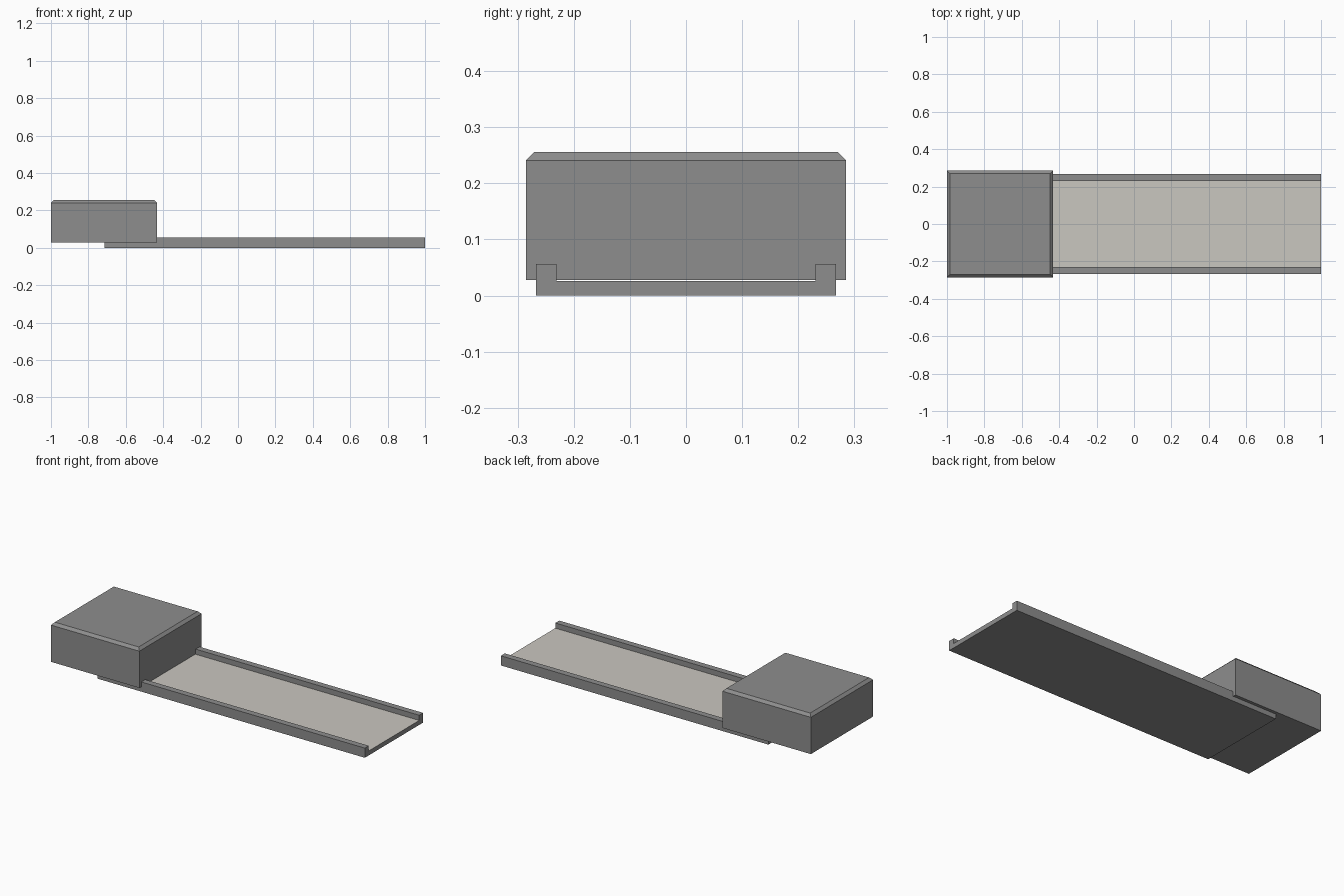
import bpy, bmesh

if "Cube" in bpy.data.objects:
    bpy.data.objects.remove(bpy.data.objects["Cube"])


def material(name, rgb):
    m = bpy.data.materials.new(name)
    m.diffuse_color = (*rgb, 1.0)
    m.use_nodes = True
    m.node_tree.nodes["Principled BSDF"].inputs["Base Color"].default_value = m.diffuse_color
    return m


grey = material("mid grey", (0.27, 0.27, 0.27))
pale = material("pale warm grey", (0.59, 0.57, 0.53))


def finish(bm, name, mats):
    bmesh.ops.recalc_face_normals(bm, faces=bm.faces)
    mesh = bpy.data.meshes.new(name)
    for m in mats:
        mesh.materials.append(m)
    bm.normal_update()
    for f in bm.faces:  # channel floor gets the pale colour
        c = f.calc_center_median()
        if len(mats) > 1 and f.normal.z > 0.9 and abs(c.y) < 0.1:
            f.material_index = 1
    bm.to_mesh(mesh)
    bm.free()
    ob = bpy.data.objects.new(name, mesh)
    bpy.context.collection.objects.link(ob)
    return ob


# Track: U-shaped channel, extruded along x
x0, x1 = -0.715, 1.0
half, inner, floor_z, rail_z = 0.267, 0.231, 0.026, 0.056
profile = [(-half, 0), (half, 0), (half, rail_z), (inner, rail_z),
           (inner, floor_z), (-inner, floor_z), (-inner, rail_z), (-half, rail_z)]
bm = bmesh.new()
face = bm.faces.new([bm.verts.new((x0, y, z)) for y, z in profile])
ext = bmesh.ops.extrude_face_region(bm, geom=[face], use_keep_orig=True)
bmesh.ops.translate(bm, vec=(x1 - x0, 0, 0),
                    verts=[v for v in ext["geom"] if isinstance(v, bmesh.types.BMVert)])
finish(bm, "channel_track", [grey, pale])

# Housing: box over the track end, with a chamfered top rim
bx0, bx1, by, bz0, bz1 = -1.0, -0.433, 0.285, 0.028, 0.256
bm = bmesh.new()
bmesh.ops.create_cube(bm, size=1)
bmesh.ops.scale(bm, vec=(bx1 - bx0, 2 * by, bz1 - bz0), verts=bm.verts)
bmesh.ops.translate(bm, vec=((bx0 + bx1) / 2, 0, (bz0 + bz1) / 2), verts=bm.verts)
rim = [e for e in bm.edges if all(v.co.z > 0.2 for v in e.verts)]
bmesh.ops.bevel(bm, geom=rim, offset=0.015, offset_type='OFFSET', segments=1,
                profile=0.5, affect='EDGES')
finish(bm, "end_housing", [grey])
